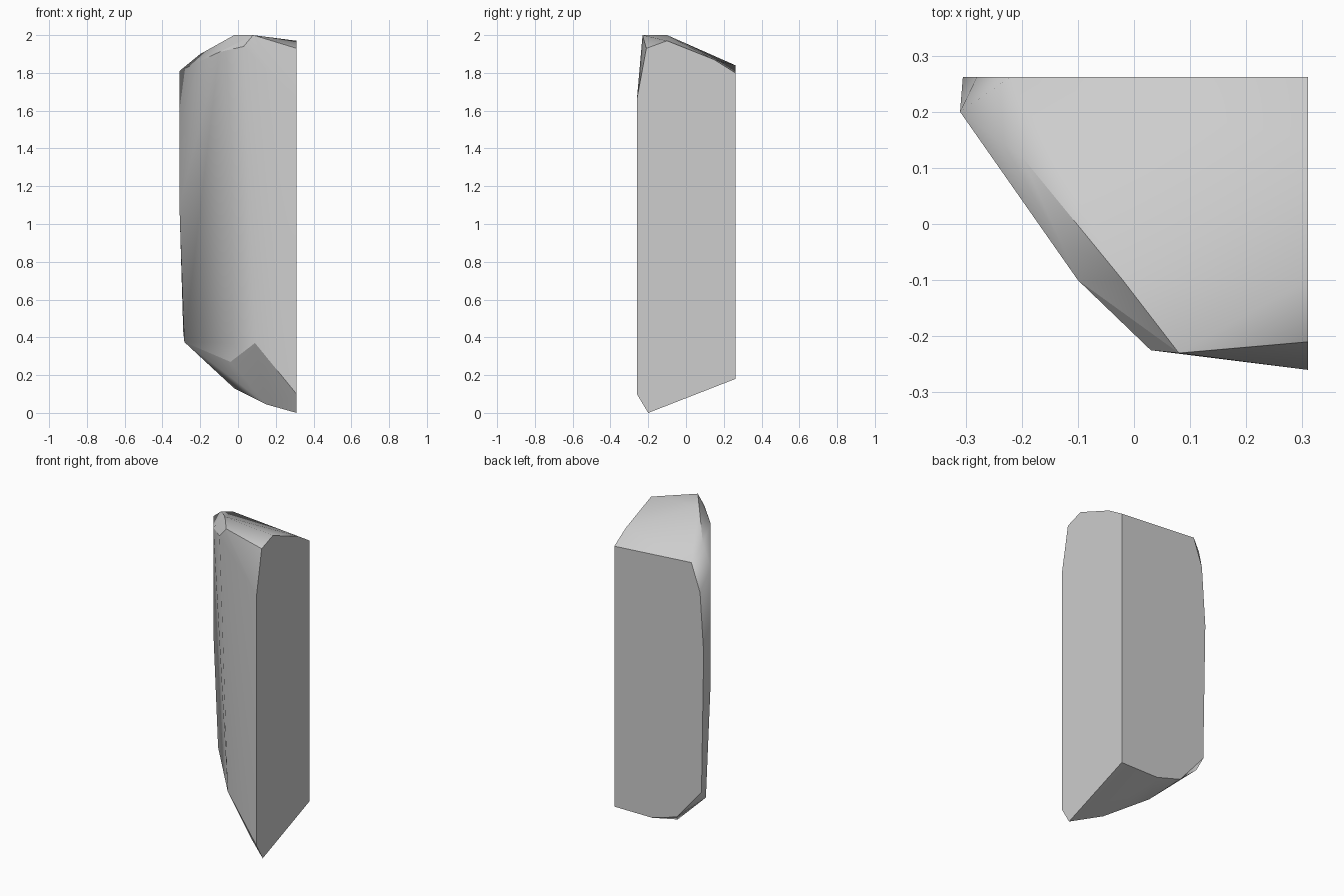
import bpy
import bmesh
import math
from mathutils import Vector

default_cube = bpy.data.objects.get("Cube")
if default_cube:
    bpy.data.objects.remove(default_cube, do_unlink=True)


def make_material(name, colour):
    material = bpy.data.materials.new(name)
    material.use_nodes = True
    material.diffuse_color = colour
    shader = material.node_tree.nodes["Principled BSDF"]
    shader.inputs["Base Color"].default_value = colour
    return material


def chip_edge(shell, start, end, hollow):
    """Split the edge between two corners and push its middle inward."""
    edge = shell.edges.get((start, end))
    if edge:
        split = bmesh.ops.subdivide_edges(shell, edges=[edge], cuts=1)
        middle = [item for item in split["geom_inner"]
                  if isinstance(item, bmesh.types.BMVert)][0]
        middle.co = hollow


def belongs(vert, group):
    return any((vert.co - Vector(point)).length < 0.001 for point in group)


def crease(shell, groups):
    """Keep the edges that run inside each group of corners sharp."""
    for edge in shell.edges:
        for group in groups:
            if all(belongs(vert, group) for vert in edge.verts):
                edge.smooth = False


def chipped_stone(name, points, chip_ends, hollow, sharp_groups, material):
    """Wrap corner points in a faceted shell with one chipped edge."""
    shell = bmesh.new()
    corner = {point: shell.verts.new(point) for point in points}
    bmesh.ops.convex_hull(shell, input=shell.verts[:])
    chip_edge(shell, corner[chip_ends[0]], corner[chip_ends[1]], hollow)
    loose = [vert for vert in shell.verts if not vert.link_faces]
    bmesh.ops.delete(shell, geom=loose, context="VERTS")
    bmesh.ops.dissolve_limit(shell, angle_limit=math.radians(1),
                             verts=shell.verts[:], edges=shell.edges[:])
    bmesh.ops.recalc_face_normals(shell, faces=shell.faces[:])
    crease(shell, sharp_groups)
    mesh = bpy.data.meshes.new(name)
    shell.to_mesh(mesh)
    shell.free()
    mesh.materials.append(material)
    stone = bpy.data.objects.new(name, mesh)
    bpy.context.collection.objects.link(stone)
    bpy.ops.object.select_all(action="DESELECT")
    stone.select_set(True)
    bpy.context.view_layer.objects.active = stone
    bpy.ops.object.shade_smooth_by_angle(angle=math.radians(58),
                                         keep_sharp_edges=True)


# Flat cut planes on the +x side and on the back
side_x, back_y = 0.31, 0.262

# Side cut outline as (y, z)
side_outline = [(-0.26, 0.1), (-0.2, 0), (back_y, 0.18), (back_y, 1.8),
                (0.15, 1.87), (-0.1, 1.97), (-0.21, 1.93), (-0.26, 1.66)]
# Back cut outline as (x, z)
back_outline = [(0.05, 0.18), (-0.12, 0.23), (-0.29, 0.43),
                (-0.305, 1.3), (-0.28, 1.67), (-0.22, 1.84)]
side_cut = [(side_x, y, z) for y, z in side_outline]
back_cut = [(x, back_y, z) for x, z in back_outline]
back_edge = [point for point in side_cut if point[1] == back_y]

# Worn crown with its front rim, and the outer front corner
front_rim = [(-0.31, 0.2, 1.81), (-0.1, -0.1, 1.91), (0.03, -0.225, 1.94),
             (0.08, -0.23, 2)]
crown = [(-0.31, 0.2, 1.1), (-0.02, -0.1, 2), (-0.2, 0.12, 1.9)]
# Broken underside, with a chip between the two front corners
chip_ends = [(-0.284, 0.21, 0.375), (0.09, -0.23, 0.37)]
chip_hollow = (-0.04, 0, 0.27)
underside = [(-0.02, 0.11, 0.13), (0.15, -0.09, 0.045)]

sharp_groups = [side_cut, back_cut + back_edge,
                front_rim + [side_cut[-2]],
                chip_ends + [chip_hollow, side_cut[0]]]
corners = side_cut + back_cut + front_rim + crown + chip_ends + underside

stone_grey = make_material("stone grey", (0.61, 0.61, 0.61, 1))
chipped_stone("rock_column", corners, chip_ends, chip_hollow, sharp_groups,
              stone_grey)
